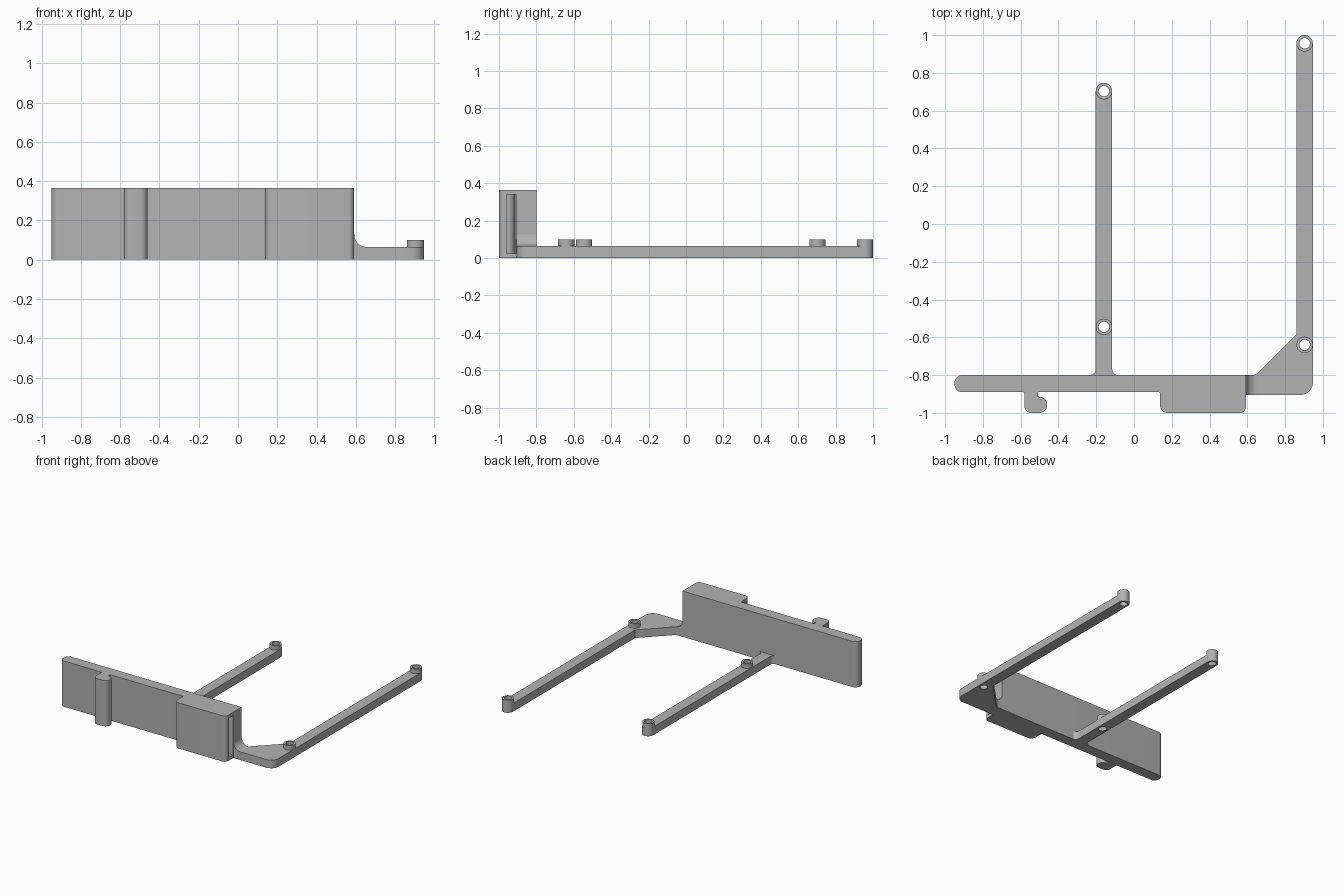
import bpy
import bmesh
import math
from mathutils import Vector

cube = bpy.data.objects.get("Cube")
if cube:
    bpy.data.objects.remove(cube, do_unlink=True)

grey = bpy.data.materials.new("plain grey")
grey.use_nodes = True
colour = (0.45, 0.45, 0.45, 1)
grey.diffuse_color = colour
grey.node_tree.nodes["Principled BSDF"].inputs["Base Color"].default_value = colour

WALL_TOP, ARM_TOP, BOSS_TOP = 0.365, 0.065, 0.1
BACK, FRONT = -0.8, -0.89
BOSS_R, HOLE_R = 0.0435, 0.028


def rounded(corners, steps=8):
    """Outline from (x, y, radius) corners, each replaced by a tangent arc."""
    out = []
    for i, (x, y, r) in enumerate(corners):
        p = Vector((x, y))
        if r == 0:
            out.append(p)
            continue
        a = (Vector(corners[i - 1][:2]) - p).normalized()
        b = (Vector(corners[(i + 1) % len(corners)][:2]) - p).normalized()
        half = a.angle(b) / 2
        centre = p + (a + b).normalized() * (r / math.sin(half))
        start = p + a * (r / math.tan(half)) - centre
        end = p + b * (r / math.tan(half)) - centre
        sweep = start.angle_signed(end)
        for k in range(steps + 1):
            t = -sweep * k / steps
            c, s = math.cos(t), math.sin(t)
            out.append(centre + Vector((start.x * c - start.y * s,
                                        start.x * s + start.y * c)))
    return out


def prism(name, outline, low, high, upright=False):
    """Extrude an outline along z, or along y when upright (outline in x, z)."""
    bm = bmesh.new()
    def place(p, h):
        return (p.x, h, p.y) if upright else (p.x, p.y, h)
    face = bm.faces.new([bm.verts.new(place(p, low)) for p in outline])
    moved = bmesh.ops.extrude_face_region(bm, geom=[face])["geom"]
    shift = (0, high - low, 0) if upright else (0, 0, high - low)
    bmesh.ops.translate(bm, vec=shift,
                        verts=[v for v in moved if isinstance(v, bmesh.types.BMVert)])
    bmesh.ops.recalc_face_normals(bm, faces=bm.faces)
    mesh = bpy.data.meshes.new(name)
    bm.to_mesh(mesh)
    bm.free()
    mesh.materials.append(grey)
    ob = bpy.data.objects.new(name, mesh)
    bpy.context.collection.objects.link(ob)
    return ob


def circle(x, y, r, n=32):
    return [Vector((x + r * math.cos(math.tau * k / n),
                    y + r * math.sin(math.tau * k / n))) for k in range(n)]


def cut(ob, cutter):
    mod = ob.modifiers.new("cut", "BOOLEAN")
    mod.operation, mod.solver, mod.object = "DIFFERENCE", "EXACT", cutter
    bpy.context.view_layer.objects.active = ob
    bpy.ops.object.modifier_apply(modifier=mod.name)
    bpy.data.objects.remove(cutter, do_unlink=True)


# Upright wall with a front hook and a thick end block
wall = prism("wall", rounded([
    (-0.95, BACK, 0.04), (-0.95, FRONT, 0.04),
    (-0.58, FRONT, 0.008), (-0.58, -1, 0.035),
    (-0.46, -1, 0.04), (-0.46, -0.915, 0.04),
    (-0.508, -0.915, 0.006), (-0.508, FRONT, 0),
    (0.138, FRONT, 0.008), (0.138, -1, 0.04),
    (0.592, -1, 0.03), (0.592, BACK, 0)]), 0, WALL_TOP)

# Long slot passing through the block
cut(wall, prism("slot_cutter", rounded([
    (0.05, 0.025, 0), (0.7, 0.025, 0), (0.7, 0.34, 0), (0.05, 0.34, 0)]),
    -0.96, -0.91, upright=True))

# Middle arm, flared where it meets the wall
middle_arm = prism("middle_arm", rounded([
    (-0.235, BACK, 0), (-0.2025, BACK, 0.032), (-0.2025, 0.7475, BOSS_R),
    (-0.1155, 0.7475, BOSS_R), (-0.1155, BACK, 0.032), (-0.083, BACK, 0)]),
    0, ARM_TOP)

# Side arm with its corner gusset
side_arm = prism("side_arm", rounded([
    (0.592, -0.905, 0), (0.947, -0.905, 0.065), (0.947, 1, BOSS_R),
    (0.86, 1, BOSS_R), (0.86, -0.585, 0), (0.645, BACK, 0.06),
    (0.592, BACK, 0)]), 0, ARM_TOP)

# Concave fillet joining the side arm to the block
fillet = prism("side_fillet", rounded([
    (0.592, 0.13, 0), (0.592, ARM_TOP, 0.064), (0.657, ARM_TOP, 0),
    (0.592, ARM_TOP, 0)]), -0.905, BACK, upright=True)

# Screw bosses, with holes through boss and arm
parts = [wall, middle_arm, side_arm, fillet]
for name, arm, x, y in (("middle_rear", middle_arm, -0.159, 0.703),
                        ("middle_front", middle_arm, -0.159, -0.545),
                        ("side_rear", side_arm, 0.9035, 0.9565),
                        ("side_front", side_arm, 0.9035, -0.64)):
    boss = prism(name + "_boss", circle(x, y, BOSS_R), ARM_TOP, BOSS_TOP)
    for ob in (boss, arm):
        cut(ob, prism("hole_cutter", circle(x, y, HOLE_R), -0.1, 0.2))
    parts.append(boss)

# Smooth the curved sides, keep the edges sharp
bpy.ops.object.select_all(action="DESELECT")
for ob in parts:
    ob.select_set(True)
bpy.context.view_layer.objects.active = wall
bpy.ops.object.shade_smooth_by_angle(angle=math.radians(30))
